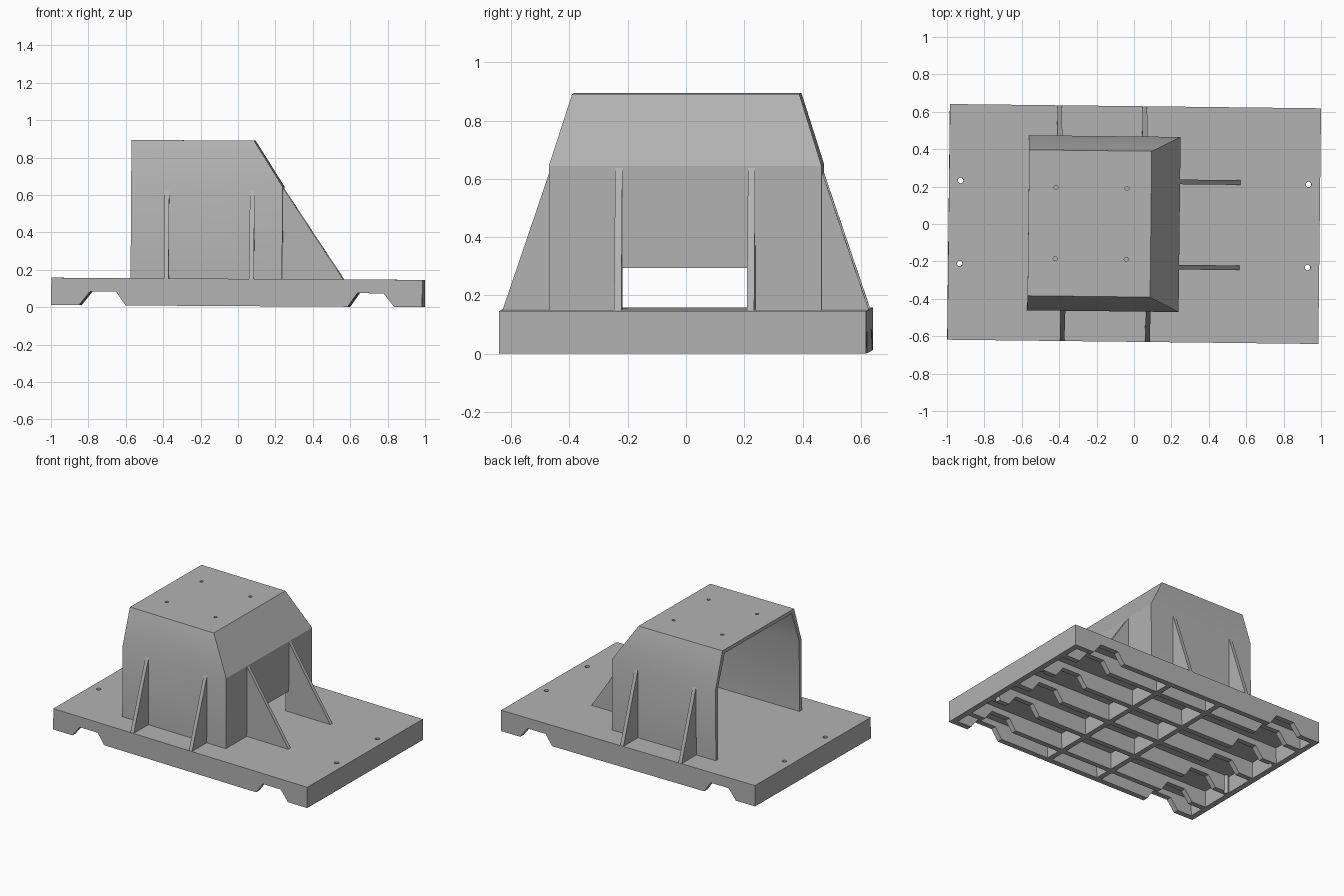
import bpy, bmesh, math
from mathutils import Matrix, Vector

if "Cube" in bpy.data.objects:
    bpy.data.objects.remove(bpy.data.objects["Cube"])

gray = bpy.data.materials.new("plain gray")
gray.use_nodes = True
colour = (0.45, 0.45, 0.45, 1)
gray.diffuse_color = colour
gray.node_tree.nodes["Principled BSDF"].inputs["Base Color"].default_value = colour

parts = []


def finish(bm, name):
    bmesh.ops.recalc_face_normals(bm, faces=bm.faces)
    mesh = bpy.data.meshes.new(name)
    bm.to_mesh(mesh)
    bm.free()
    obj = bpy.data.objects.new(name, mesh)
    bpy.context.collection.objects.link(obj)
    mesh.materials.append(gray)
    return obj


def add_box(bm, low, high):
    low, high = Vector(low), Vector(high)
    size = Matrix.Diagonal((*(high - low), 1))
    bmesh.ops.create_cube(bm, size=1, matrix=Matrix.Translation((low + high) / 2) @ size)


def boxes(name, bounds):
    bm = bmesh.new()
    for low, high in bounds:
        add_box(bm, low, high)
    return finish(bm, name)


def hull(name, points):
    bm = bmesh.new()
    for p in points:
        bm.verts.new(p)
    bmesh.ops.convex_hull(bm, input=bm.verts)
    bmesh.ops.dissolve_limit(bm, angle_limit=0.01, verts=bm.verts, edges=bm.edges)
    return finish(bm, name)


def drills(name, places, radius, z):
    bm = bmesh.new()
    for x, y in places:
        bmesh.ops.create_cone(bm, cap_ends=True, segments=16, radius1=radius, radius2=radius,
                              depth=0.3, matrix=Matrix.Translation((x, y, z)))
    return finish(bm, name)


def cut(obj, cutter):
    mod = obj.modifiers.new("cut", 'BOOLEAN')
    mod.operation, mod.solver, mod.object = 'DIFFERENCE', 'EXACT', cutter
    bpy.context.view_layer.update()
    with bpy.context.temp_override(object=obj, active_object=obj, selected_objects=[obj]):
        bpy.ops.object.modifier_apply(modifier=mod.name)
    bpy.data.objects.remove(cutter)


# Base plate
L, W, H = 0.992, 0.63, 0.146
base = boxes("base_plate", [((-L, -W, 0), (L, W, H))])
parts.append(base)

# Ribbed underside: rectangular pockets between the ribs
rib = 0.018
x_ribs = [-0.97, -0.2, 0.2, 0.97]
y_ribs = [-0.61, -0.47, -0.235, 0, 0.235, 0.47, 0.61]
cut(base, boxes("pockets", [((xa + rib, ya + rib, -0.1), (xb - rib, yb - rib, 0.115))
                            for xa, xb in zip(x_ribs, x_ribs[1:])
                            for ya, yb in zip(y_ribs, y_ribs[1:])]))

# Trapezoid channels across the underside near both ends
for s in (-1, 1):
    section = [(0.542, -0.073), (0.645, 0.073), (0.785, 0.073), (0.9, -0.073)]
    cut(base, hull("channel", [(s * x, y, z) for x, z in section for y in (-1, 1)]))

# Bolt holes through the base
cut(base, drills("bolt_drills", [(x, y) for x in (-0.93, 0.93) for y in (-0.222, 0.222)], 0.015, 0.1))


def hood_shape(name, back, inset, bottom):
    points = []
    for y, z, x in [(0.468, bottom, 0.24), (0.468, 0.64, 0.24), (0.39, 0.885, 0.085)]:
        top = inset if z > 0.7 else 0
        for s in (-1, 1):
            points += [(back, s * (y - inset), z - top), (x - inset, s * (y - inset), z - top)]
    return hull(name, points)


# Hood: hollow shell, open at the back end, with a low slot in the end wall
hood = hood_shape("hood", -0.57, 0, 0.135)
cut(hood, hood_shape("hood_hollow", -0.7, 0.025, 0.1))
cut(hood, boxes("slot", [((0.15, -0.215, 0.1), (0.3, 0.215, 0.29))]))
cut(hood, drills("top_drills", [(x, y) for x in (-0.425, -0.045) for y in (-0.19, 0.19)], 0.011, 0.885))
parts.append(hood)


# Triangular gussets
def gusset(name, across, inner, outer, along_x):
    points = []
    for d, z in [(inner, 0.135), (inner, 0.64), (outer, H), (outer, 0.135)]:
        for t in (-0.0125, 0.0125):
            points.append((d, across + t, z) if along_x else (across + t, d, z))
    parts.append(hull(name, points))


for side, y in (("front", -0.228), ("back", 0.228)):
    gusset("end_gusset_" + side, y, 0.235, 0.565, True)
for side, s, places in (("front", -1, (-0.378, 0.078)), ("back", 1, (-0.405, 0.05))):
    for i, x in enumerate(places):
        gusset(f"side_gusset_{side}_{i + 1}", x, s * 0.46, s * 0.628, False)

# Slight overall turn and tilt, then shading
pose = (Matrix.Translation((0, 0, 0.006)) @ Matrix.Rotation(-0.0115, 4, 'Z')
        @ Matrix.Rotation(0.006, 4, 'Y'))
for obj in parts:
    obj.data.transform(pose)
    obj.data.update()
bpy.ops.object.select_all(action='DESELECT')
hood.select_set(True)
bpy.context.view_layer.objects.active = hood
bpy.ops.object.shade_smooth_by_angle(angle=math.radians(30))
